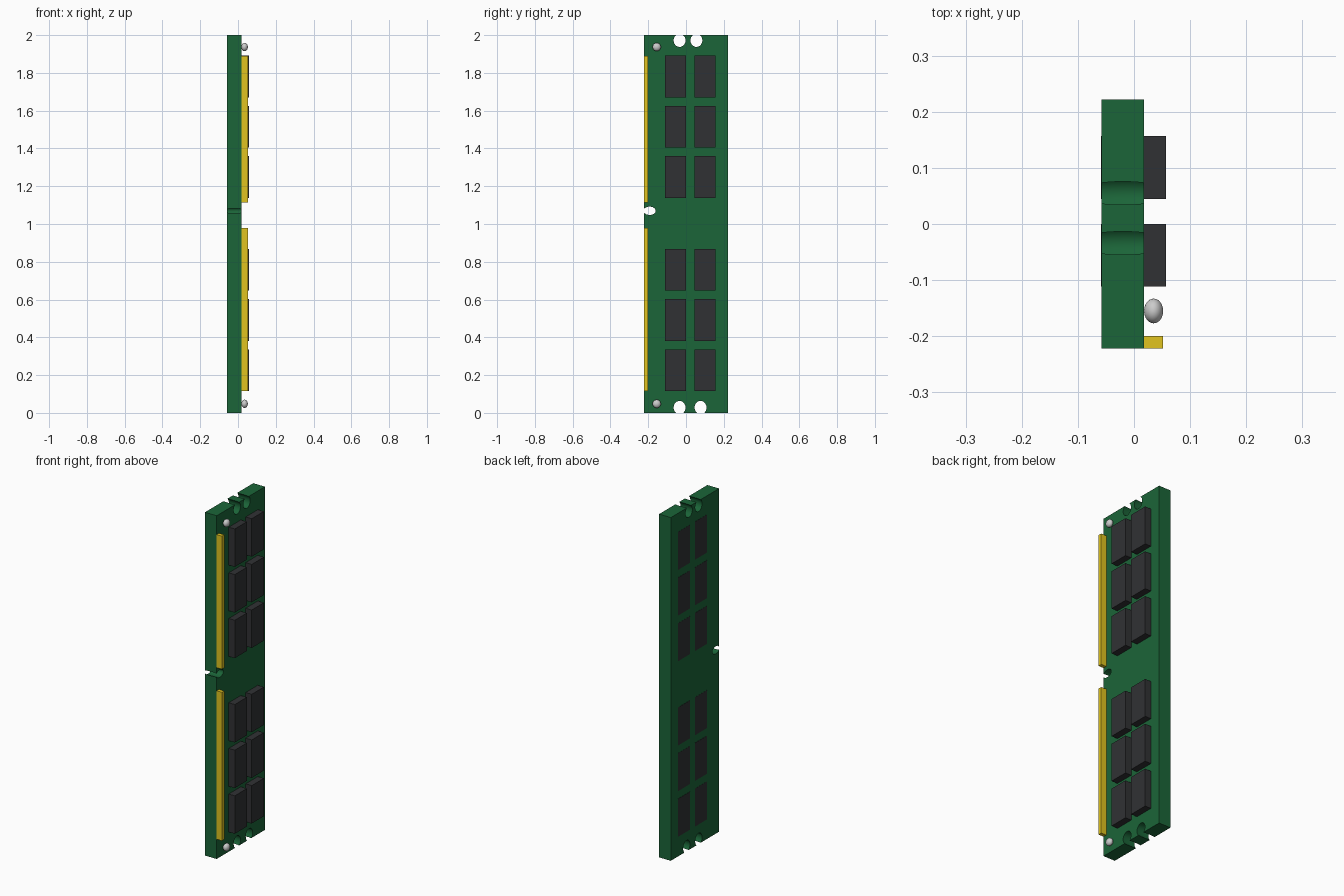
import bpy, math

if "Cube" in bpy.data.objects:
    bpy.data.objects.remove(bpy.data.objects["Cube"])


def material(name, color):
    m = bpy.data.materials.new(name)
    m.diffuse_color = (*color, 1)
    m.use_nodes = True
    m.node_tree.nodes["Principled BSDF"].inputs["Base Color"].default_value = m.diffuse_color
    return m


GREEN = material("board_green", (0.011, 0.13, 0.04))
BLACK = material("chip_black", (0.03, 0.031, 0.034))
GOLD = material("contact_gold", (0.75, 0.55, 0.014))


def box(name, x, y, z, mat):
    bpy.ops.mesh.primitive_cube_add(size=1, location=[(a + b) / 2 for a, b in (x, y, z)])
    ob = bpy.context.object
    ob.name = name
    ob.scale = [b - a for a, b in (x, y, z)]
    bpy.ops.object.transform_apply(location=False, rotation=False, scale=True)
    ob.data.materials.append(mat)
    return ob


def ellipsoid(name, loc, radii, segments=32, rings=16):
    bpy.ops.mesh.primitive_uv_sphere_add(segments=segments, ring_count=rings, location=loc)
    ob = bpy.context.object
    ob.name = name
    ob.scale = radii
    bpy.ops.object.transform_apply(location=False, rotation=False, scale=True)
    bpy.ops.object.shade_smooth()
    return ob


# Circuit board
board = box("circuit_board", (-0.0575, 0.018), (-0.222, 0.222), (0, 2), GREEN)

# Rounded notches: key slot on the contact edge, two on each short end
notches = [(-0.193, 1.07, 0.034, 0.023),
           (-0.034, 1.972, 0.033, 0.036), (0.055, 1.972, 0.033, 0.036),
           (-0.034, 0.028, 0.033, 0.037), (0.077, 0.028, 0.033, 0.037)]
for y, z, ry, rz in notches:
    cutter = ellipsoid("notch_cutter", (-0.02, y, z), (0.13, ry, rz), 48, 24)
    cutter.hide_render = True
    mod = board.modifiers.new("notch", 'BOOLEAN')
    mod.operation = 'DIFFERENCE'
    mod.solver = 'EXACT'
    mod.object = cutter
    bpy.context.view_layer.objects.active = board
    bpy.ops.object.modifier_apply(modifier=mod.name)
    bpy.data.objects.remove(cutter)
bpy.ops.object.select_all(action='DESELECT')
board.select_set(True)
bpy.context.view_layer.objects.active = board
bpy.ops.object.shade_smooth_by_angle(angle=math.radians(30))

# Memory chips: two columns of six, reaching through to the back face
for y in ((-0.111, 0.0), (0.045, 0.157)):
    for start in (0.115, 1.138):
        for i in range(3):
            z = start + i * 0.266
            box("memory_chip", (-0.0585, 0.057), y, (z, z + 0.221), BLACK)

# Gold contact strips either side of the key slot
for z in ((0.115, 0.98), (1.115, 1.89)):
    box("contact_strip", (0.016, 0.052), (-0.222, -0.20), z, GOLD)

# Solder beads at the corners
for z in (0.048, 1.937):
    ellipsoid("solder_bead", (0.035, -0.155, z), (0.017, 0.022, 0.022))
